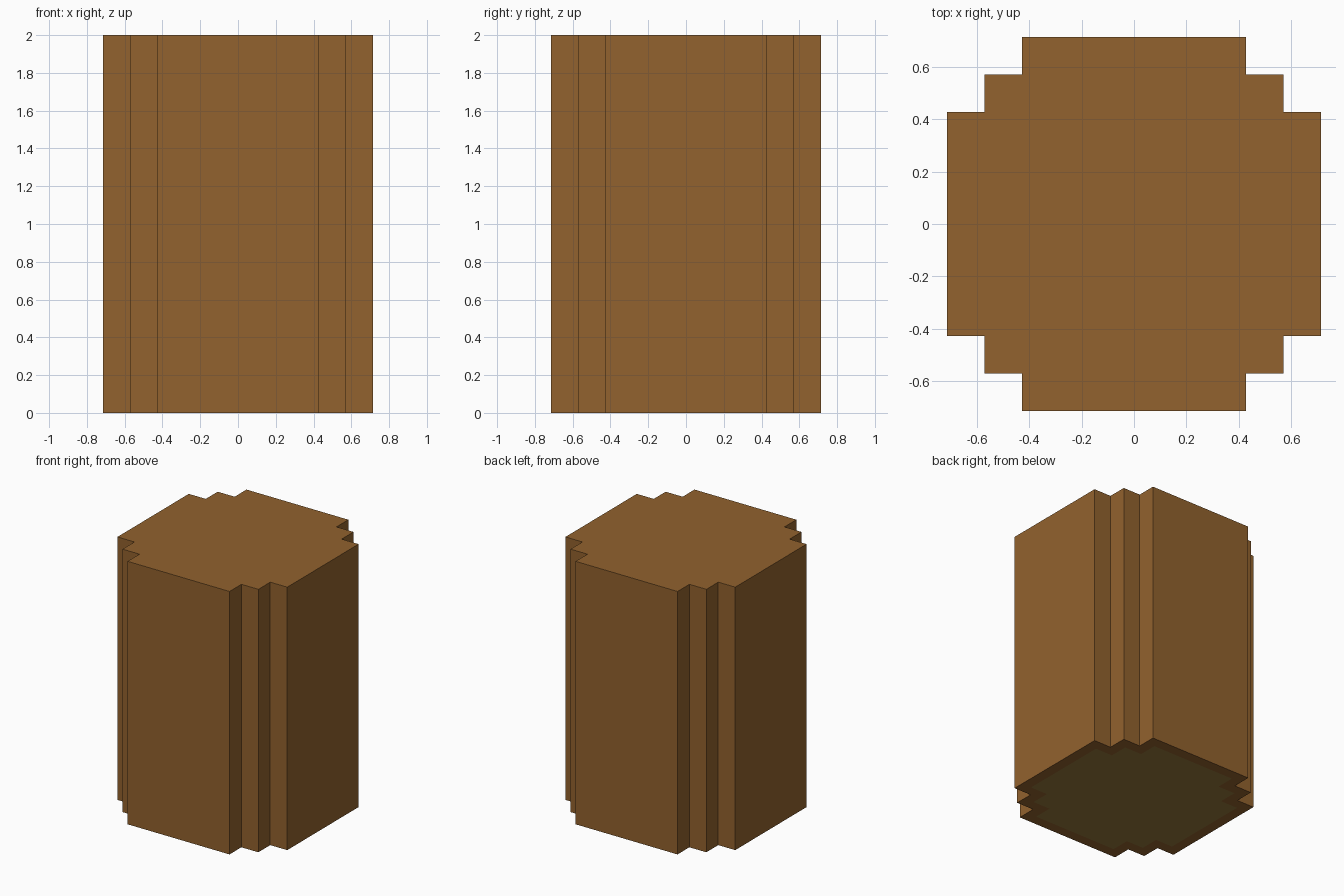
import bpy
import bmesh

cube = bpy.data.objects.get("Cube")
if cube:
    bpy.data.objects.remove(cube, do_unlink=True)

U = 1 / 7          # step width of the notched corners
HEIGHT = 14 * U
INSET = 0.08       # width of the rim around the base panel


def linear(c):
    c /= 255
    return c / 12.92 if c <= 0.04045 else ((c + 0.055) / 1.055) ** 2.4


def make_material(name, rgb):
    mat = bpy.data.materials.new(name)
    mat.use_nodes = True
    col = tuple(linear(c) for c in rgb) + (1.0,)
    mat.diffuse_color = col
    bsdf = mat.node_tree.nodes["Principled BSDF"]
    bsdf.inputs["Base Color"].default_value = col
    bsdf.inputs["Roughness"].default_value = 0.8
    return mat


brown = make_material("warm brown", (146, 98, 46))
olive = make_material("olive brown", (150, 120, 58))

# Stepped corner, turned through four quarters to close the outline
corner = [(5, 3), (4, 3), (4, 4), (3, 4), (3, 5)]
outline = []
for _ in range(4):
    outline += corner
    corner = [(-y, x) for x, y in corner]

# Column: outline extruded upwards
bm = bmesh.new()
base = bm.faces.new([bm.verts.new((x * U, y * U, 0)) for x, y in outline])
grown = bmesh.ops.extrude_face_region(bm, geom=[base], use_keep_orig=True)
top_verts = [g for g in grown["geom"] if isinstance(g, bmesh.types.BMVert)]
bmesh.ops.translate(bm, verts=top_verts, vec=(0, 0, HEIGHT))
bmesh.ops.recalc_face_normals(bm, faces=bm.faces[:])

# Base panel: flush inset in the underside
bottom = min(bm.faces, key=lambda f: f.calc_center_median().z)
bmesh.ops.inset_region(bm, faces=[bottom], thickness=INSET, use_even_offset=True)
bottom.material_index = 1

mesh = bpy.data.meshes.new("stepped_column")
bm.to_mesh(mesh)
bm.free()
mesh.materials.append(brown)
mesh.materials.append(olive)
column = bpy.data.objects.new("stepped_column", mesh)
bpy.context.collection.objects.link(column)
